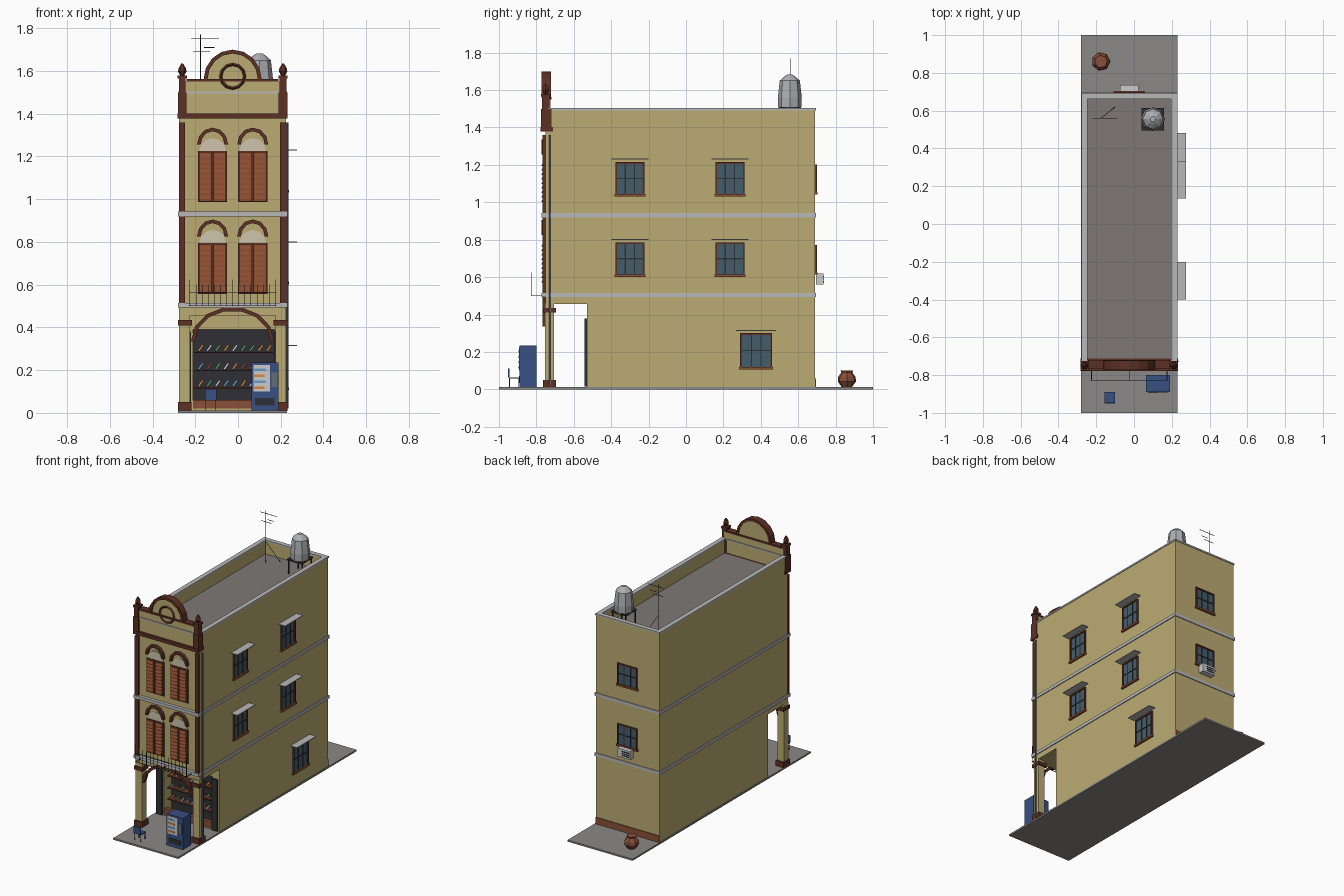
import bpy, bmesh, math, random
from mathutils import Vector

if "Cube" in bpy.data.objects:
    bpy.data.objects.remove(bpy.data.objects["Cube"])
random.seed(4)

COL = dict(wall=(.50, .41, .17), brown=(.11, .03, .018), shutter=(.26, .075, .03), trim=(.48, .48, .48),
           roof=(.21, .19, .18), dark=(.03, .03, .035), glass=(.06, .11, .15), blue=(.04, .08, .23),
           cream=(.62, .56, .42), white=(.75, .75, .74), tank=(.42, .43, .45), slab=(.26, .25, .24),
           brick=(.25, .08, .04), pipe=(.13, .15, .18), orange=(.7, .25, .05), green=(.1, .35, .12),
           sky=(.15, .35, .6))
MATS = {}
for k, c in COL.items():
    MATS[k] = bpy.data.materials.new(k)
    MATS[k].diffuse_color = (*c, 1)

CX, XL, XR, YF, YB, YS = -.025, -.275, .225, -.76, .69, -.53


def finish(bm, name, mat):
    bmesh.ops.recalc_face_normals(bm, faces=bm.faces)
    me = bpy.data.meshes.new(name)
    bm.to_mesh(me)
    bm.free()
    me.materials.append(MATS[mat])
    ob = bpy.data.objects.new(name, me)
    bpy.context.collection.objects.link(ob)
    return ob


def prism(name, pts, vec, mat):
    """Extrude a closed 3D outline along vec."""
    bm = bmesh.new()
    f = bm.faces.new([bm.verts.new(p) for p in pts])
    r = bmesh.ops.extrude_face_region(bm, geom=[f])
    bmesh.ops.translate(bm, vec=vec, verts=[v for v in r['geom'] if isinstance(v, bmesh.types.BMVert)])
    return finish(bm, name, mat)


def box(name, x0, x1, y0, y1, z0, z1, mat):
    return prism(name, [(x0, y0, z0), (x1, y0, z0), (x1, y1, z0), (x0, y1, z0)], (0, 0, z1 - z0), mat)


def rod(name, a, b, r, mat, n=4):
    a, b = Vector(a), Vector(b)
    u = (b - a).orthogonal().normalized()
    w = (b - a).normalized().cross(u)
    ring = [a + r * (u * math.cos(t) + w * math.sin(t)) for t in [2 * math.pi * i / n for i in range(n)]]
    return prism(name, ring, b - a, mat)


def lathe(name, prof, x, y, n, mat):
    """Spin a (radius, z) profile into a low-poly solid."""
    bm = bmesh.new()
    rings = [[bm.verts.new((x + r * math.cos(2 * math.pi * i / n), y + r * math.sin(2 * math.pi * i / n), z))
              for i in range(n)] for r, z in prof]
    for a, b in zip(rings, rings[1:]):
        for i in range(n):
            bm.faces.new((a[i], a[(i + 1) % n], b[(i + 1) % n], b[i]))
    bm.faces.new(rings[0])
    bm.faces.new(rings[-1])
    return finish(bm, name, mat)


def arc(cx, cz, rx, rz, n, y):
    return [(cx + rx * math.cos(math.pi * i / n), y, cz + rz * math.sin(math.pi * i / n)) for i in range(n + 1)]


def arch(name, cx, cz, rx, rz, t, n, y0, y1, mat):
    pts = arc(cx, cz, rx, rz, n, y0) + arc(cx, cz, rx - t, rz - t, n, y0)[::-1]
    return prism(name, pts, (0, y1 - y0, 0), mat)


# pavement and body with ground floor set back
box('pavement', -.28, .23, -1, 1, 0, .012, 'slab')
side = [(YS, .01), (YB, .01), (YB, 1.40), (YF + .01, 1.40), (YF + .01, .455), (YS, .455)]
body = prism('building_body', [(XL, y, z) for y, z in side], (XR - XL, 0, 0), 'wall')
cut = box('shop_cutter', -.21, .17, -.6, -.44, .02, .39, 'dark')
cut.hide_render = True
cut.hide_viewport = True
m = body.modifiers.new('shop_opening', 'BOOLEAN')
m.operation, m.object, m.solver = 'DIFFERENCE', cut, 'EXACT'

# roof deck, parapets and coping
box('roof_deck', XL + .02, XR - .02, YF + .03, YB - .02, 1.39, 1.402, 'roof')
for n, b in dict(left=(XL, XL + .025, YF + .03, YB), right=(XR - .025, XR, YF + .03, YB),
                 back=(XL, XR, YB - .025, YB)).items():
    box('parapet_' + n, *b, 1.40, 1.492, 'wall')
    box('coping_' + n, b[0] - .004, b[1] + .004, b[2] - .004, b[3] + .004, 1.492, 1.503, 'trim')

# floor bands around the walls
for z in (.493, .92):
    box('floor_band_front', -.281, .231, YF - .012, YF + .012, z, z + .022, 'trim')
    box('floor_band_back', -.281, .231, YB - .004, YB + .006, z, z + .022, 'trim')
    for x in (XL - .006, XR - .004):
        box('floor_band_side', x, x + .01, YF, YB, z, z + .022, 'trim')
box('back_plinth', XL, XR, YB, YB + .006, .01, .058, 'brick')

# front corners: columns, pilasters, posts and finials, mirrored about the centre
for s in (-1, 1):
    def mbox(name, a, b, y0, y1, z0, z1, mat):
        x = sorted((CX + s * a, CX + s * b))
        box(name, x[0], x[1], y0, y1, z0, z1, mat)
    mbox('column', .20, .25, -.755, -.705, .01, .46, 'wall')
    mbox('column_base', .193, .256, -.765, -.695, .01, .05, 'brown')
    mbox('column_capital', .19, .256, -.765, -.695, .41, .435, 'brown')
    mbox('pilaster', .222, .252, YF - .006, YF + .012, .515, 1.36, 'brown')
    mbox('parapet_post', .215, .256, -.775, -.72, 1.40, 1.50, 'brown')
    mbox('parapet_post_upper', .22, .252, -.77, -.73, 1.50, 1.565, 'brown')
    mbox('post_cap', .214, .257, -.775, -.725, 1.565, 1.58, 'brown')
    lathe('finial', [(.01, 1.58), (.02, 1.598), (.017, 1.613), (.004, 1.635)], CX + s * .236, -.75, 6, 'brown')
    mbox('shop_door_leaf', .195, .24, YS - .012, YS, .015, .38, 'dark')

# cornice, front parapet and arched gable with ring
box('cornice', -.282, .232, -.778, -.712, 1.378, 1.402, 'brown')
box('front_parapet', -.26, .21, -.762, -.725, 1.40, 1.55, 'wall')
box('parapet_line', -.24, .19, -.768, -.72, 1.494, 1.503, 'trim')
box('parapet_top', -.24, .19, -.768, -.72, 1.55, 1.562, 'brown')
prism('gable', arc(CX, 1.56, .125, .128, 8, -.758), (0, .032, 0), 'wall')
arch('gable_trim', CX, 1.56, .136, .14, .018, 8, -.772, -.722, 'brown')
bpy.ops.mesh.primitive_torus_add(location=(CX, -.762, 1.575), rotation=(math.pi / 2, 0, 0), major_radius=.056,
                                 minor_radius=.007, major_segments=12, minor_segments=4)
ring = bpy.context.object
ring.name = 'gable_ring'
ring.data.materials.append(MATS['brown'])

# arcade arch
arch('arcade_arch', CX, .335, .195, .162, .018, 7, -.768, -.74, 'brown')

# front windows: louvred shutters, fanlight and arch
WF = YF + .01
for z in (.56, .99):
    for cx in (-.119, .069):
        box('window_frame', cx - .068, cx + .068, WF - .008, WF + .005, z - .004, z + .235, 'brown')
        for s in (-1, 1):
            x = sorted((cx + s * .004, cx + s * .064))
            box('shutter', x[0], x[1], WF - .016, WF - .004, z, z + .23, 'shutter')
            for i in range(9):
                zz = z + .012 + i * .024
                prism('louvre', [(x[0] + .006, WF - .016, zz), (x[0] + .006, WF - .023, zz),
                                 (x[0] + .006, WF - .016, zz + .017)], (x[1] - x[0] - .012, 0, 0), 'shutter')
        prism('fanlight', arc(cx, z + .236, .062, .06, 6, WF - .006), (0, .01, 0), 'cream')
        arch('window_arch', cx, z + .265, .073, .08, .017, 6, WF - .022, WF + .002, 'brown')

# low balcony rail
for z in (.503, .565):
    rod('rail_bar', (-.23, -.828, z), (.18, -.828, z), .0022, 'dark')
for i in range(15):
    x = -.225 + i * .4 / 14
    rod('rail_picket', (x, -.828, .50), (x, -.828, .625 if i % 7 == 0 else .60), .0018, 'dark')
for x in (-.225, CX, .175):
    rod('rail_bracket', (x, -.828, .503), (x, -.765, .503), .003, 'dark')

# drainpipe on the right
rod('drainpipe', (.231, -.727, .02), (.231, -.727, 1.36), .006, 'pipe', 6)


# side and back windows, placed by position along the wall
def window(wall, c, z0, w, h, hood):
    def wb(name, u0, u1, d0, d1, a, b, mat):
        if wall == 'right':
            box(name, XR + d0, XR + d1, c + u0, c + u1, a, b, mat)
        else:
            box(name, c + u0, c + u1, YB + d0, YB + d1, a, b, mat)
    k, t = w / 2, .009
    z1 = z0 + h
    wb('window_glass', -k, k, -.002, .003, z0, z1, 'glass')
    for u in (-k, k - t):
        wb('window_jamb', u, u + t, 0, .01, z0, z1, 'brown')
    wb('window_head', -k, k, 0, .01, z1 - t, z1, 'brown')
    wb('window_sill', -k - .006, k + .006, 0, .014, z0 - .004, z0 + t, 'shutter')
    for u in (-.025, .025):
        wb('window_mullion', u - .003, u + .003, 0, .007, z0, z1, 'dark')
    wb('window_transom', -k, k, 0, .007, z0 + h * .5, z0 + h * .5 + .006, 'dark')
    if hood:
        wb('window_hood', -k - .022, k + .022, 0, .051, z1 + .013, z1 + .018, 'trim')


for z in (.605, 1.035):
    for c in (-.3, .235):
        window('right', c, z, .155, .18, True)
    window('back', CX, z + .012, .155, .155, False)
window('right', .375, .11, .17, .19, True)

# air conditioner
box('air_conditioner', -.075, .025, .695, .735, .56, .62, 'white')
for i in range(3):
    box('air_conditioner_vent', -.065, -.01, .735, .737, .572 + i * .014, .579 + i * .014, 'dark')

# shop interior: dark lining, shelves, counter and goods
box('shop_lining', -.21, .17, -.448, -.441, .02, .39, 'dark')
box('shop_counter', -.21, .17, -.525, -.50, .015, .06, 'brick')
for z in (.115, .195, .28):
    box('shop_shelf', -.205, .165, -.50, -.448, z, z + .006, 'brown')
    for i in range(9):
        x = -.185 + i * .04
        rod('shop_goods', (x, -.49, z + .008), (x + .02, -.48, z + .036), .006,
            random.choice(['white', 'orange', 'green', 'sky', 'shutter']))

# drinks cabinet with display panel
box('drinks_cabinet', .063, .19, -.89, -.80, .012, .235, 'blue')
box('cabinet_display', .072, .15, -.893, -.889, .10, .225, 'white')
for i in range(4):
    z = .112 + i * .028
    box('display_stripe', .076, .125 + .006 * (i % 2), -.895, -.892, z, z + .012, ['orange', 'sky'][i % 2])
box('cabinet_slot', .157, .182, -.893, -.889, .12, .19, 'pipe')
box('cabinet_tray', .08, .17, -.893, -.889, .035, .07, 'dark')

# small chair
chair = [box('chair_seat', -.155, -.10, -.945, -.89, .058, .064, 'blue'),
         box('chair_back', -.155, -.10, -.951, -.945, .064, .112, 'blue')]
for x in (-.151, -.104):
    for y in (-.943, -.894):
        rod('chair_leg', (x, y, .012), (x, y, .06), .003, 'dark')

# roof tank on its stand, and aerial
box('tank_stand', .04, .16, .495, .615, 1.502, 1.510, 'dark')
for x in (.048, .152):
    for y in (.503, .607):
        rod('tank_leg', (x, y, 1.40), (x, y, 1.505), .005, 'dark')
lathe('water_tank', [(.062, 1.51), (.064, 1.56), (.054, 1.65), (.03, 1.672), (.015, 1.682)], .10, .555, 8, 'tank')
rod('aerial_mast', (-.175, .56, 1.40), (-.175, .56, 1.77), .0025, 'dark')
for z, a, b in ((1.75, -.22, -.09), (1.71, -.16, -.11), (1.69, -.21, -.13)):
    rod('aerial_bar', (a, .56, z), (b, .56, z), .0018, 'dark')
rod('aerial_stay', (-.175, .56, 1.55), (-.10, .62, 1.40), .0015, 'dark')

# clay jar at the back
lathe('clay_jar', [(.028, .012), (.05, .042), (.048, .066), (.03, .09), (.034, .10)], -.175, .86, 7, 'brick')

for m in bpy.data.materials:
    if m.users and not m.is_grease_pencil:
        m.use_nodes = True
        m.node_tree.nodes["Principled BSDF"].inputs["Base Color"].default_value = m.diffuse_color
